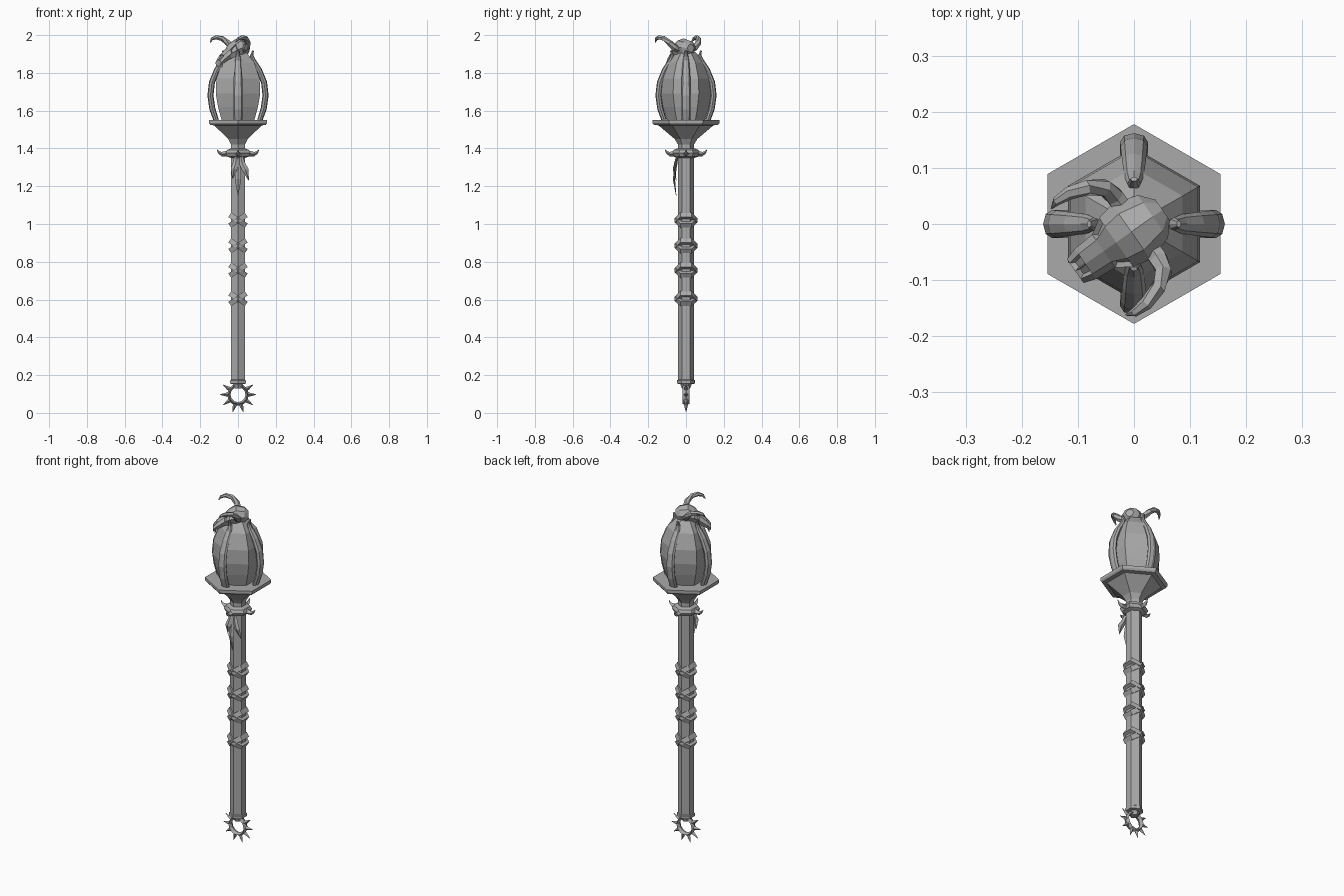
import bpy, bmesh
from math import radians, cos, sin, pi
from mathutils import Vector, Matrix

if "Cube" in bpy.data.objects:
    bpy.data.objects.remove(bpy.data.objects["Cube"])

metal = bpy.data.materials.new("grey_metal")
metal.use_nodes = True
GREY = (0.4, 0.4, 0.4, 1)
metal.diffuse_color = GREY
metal.node_tree.nodes["Principled BSDF"].inputs["Base Color"].default_value = GREY


def finish(name, bm, matrix=Matrix()):
    bmesh.ops.recalc_face_normals(bm, faces=bm.faces)
    mesh = bpy.data.meshes.new(name)
    bm.to_mesh(mesh)
    bm.free()
    mesh.materials.append(metal)
    mesh.transform(matrix)
    ob = bpy.data.objects.new(name, mesh)
    bpy.context.collection.objects.link(ob)
    return ob


def loft(rings, closed=False):
    """Skin a list of equal point rings; cap the ends unless closed."""
    bm = bmesh.new()
    vs = [[bm.verts.new(p) for p in ring] for ring in rings]
    n = len(vs[0])
    pairs = list(zip(vs, vs[1:])) + ([(vs[-1], vs[0])] if closed else [])
    for a, b in pairs:
        for i in range(n):
            j = (i + 1) % n
            bm.faces.new((a[i], a[j], b[j], b[i]))
    if not closed:
        bm.faces.new(vs[0])
        bm.faces.new(vs[-1])
    return bm


def hexed(profile, closed=False):
    """Six-sided turning of (radius, z) points with corners on the y axis."""
    angles = [pi / 2 + k * pi / 3 for k in range(6)]
    return loft([[Vector((r * cos(a), r * sin(a), z)) for a in angles]
                 for r, z in profile], closed)


def sweep(path, sizes, hint, sides=6):
    """Tapered tube; sizes are (across, along hint) half widths."""
    path = [Vector(p) for p in path]
    hint = Vector(hint)
    rings = []
    for i, p in enumerate(path):
        t = (path[min(i + 1, len(path) - 1)] - path[max(i - 1, 0)]).normalized()
        a = t.cross(hint).normalized()
        b = a.cross(t)
        w, h = sizes[i]
        rings.append([p + a * w * cos(2 * pi * k / sides) + b * h * sin(2 * pi * k / sides)
                      for k in range(sides)])
    return loft(rings)


def turn(deg, axis="Z"):
    return Matrix.Rotation(radians(deg), 4, axis)


# Shaft, pommel neck and the flared head plate
finish("shaft", hexed([(.043, .16), (.043, 1.46)]))
finish("pommel_cap", hexed([(.022, .13), (.03, .152), (.048, .155), (.048, .172), (.04, .178)]))
finish("head_plate", hexed([(.042, 1.42), (.06, 1.45), (.145, 1.522), (.17, 1.525),
                            (.178, 1.535), (.178, 1.55)]))

# Spiked pommel ring
RING_Z = .097
circle = [2 * pi * k / 12 for k in range(12)]
section = [(.04, 0), (.049, .018), (.058, 0), (.049, -.018)]
finish("pommel_ring", loft([[Vector((r * cos(a), y, RING_Z + r * sin(a))) for r, y in section]
                            for a in circle], True))
for deg in (0, 33, 147, 180, 215, 253, 287, 325):
    spike = sweep([(.048, 0, 0), (.066, 0, 0), (.096, 0, 0)],
                  [(.012, .012), (.009, .009), (.001, .001)], (0, 1, 0), 4)
    finish("pommel_spike", spike, Matrix.Translation((0, 0, RING_Z)) @ turn(-deg, "Y"))

# Collar with four upturned thorns
finish("collar", hexed([(.045, 1.35), (.066, 1.357), (.076, 1.375), (.066, 1.392), (.045, 1.4)]))
for k in range(4):
    thorn = sweep([(.055, 0, 1.373), (.085, 0, 1.37), (.1, 0, 1.378), (.112, 0, 1.395)],
                  [(.016, .018), (.012, .013), (.007, .008), (.001, .001)], (0, 1, 0), 4)
    finish("collar_thorn", thorn, turn(90 * k))

# Hanging feathers on the front
for x, bottom, lean in ((0, 1.15, 0), (.022, 1.23, .035), (-.012, 1.24, -.018)):
    drop = 1.37 - bottom
    pts = [(x * .6, -.044, 1.37), (x, -.056, 1.37 - drop * .35),
           (x + lean * .5, -.064, 1.37 - drop * .6), (x + lean, -.052, bottom)]
    finish("feather", sweep(pts, [(.008, .006), (.015, .006), (.017, .006), (.001, .001)],
                            (0, 1, 0), 4))

# Crossed straps around the grip
for z in (1.02, .885, .755, .605):
    for tilt in (-33, 33):
        strap = hexed([(.04, -.014), (.06, -.014), (.06, .014), (.04, .014)], True)
        finish("grip_strap", strap, Matrix.Translation((0, 0, z)) @ turn(tilt, "Y"))

# Faceted orb held by four claws
finish("orb", hexed([(.1, 1.55), (.122, 1.62), (.136, 1.69), (.132, 1.77),
                     (.1, 1.855), (.05, 1.91)]))
claw_path = [(.115, 1.548), (.136, 1.61), (.146, 1.68), (.138, 1.75), (.112, 1.815),
             (.084, 1.86), (.072, 1.89), (.08, 1.918)]
claw_size = [(.014, .024), (.016, .025), (.016, .025), (.016, .024), (.015, .021),
             (.013, .017), (.01, .012), (.004, .006)]
for k in range(4):
    claw = sweep([(r, 0, z) for r, z in claw_path], claw_size, (0, 1, 0), 8)
    finish("claw", claw, turn(90 * k))

# Horned skull: forward is local +x
place = Matrix.Translation((.005, -.007, 0)) @ turn(215)
outline = [(0, 1), (.65, .75), (1, .1), (.7, -.7), (0, -1), (-.7, -.7), (-1, .1), (-.65, .75)]
stations = [(-.056, 1.93, .022, .022), (-.035, 1.93, .047, .043), (.012, 1.93, .06, .053),
            (.045, 1.918, .053, .046), (.072, 1.9, .036, .034), (.112, 1.872, .033, .027),
            (.134, 1.852, .026, .018)]
bm = loft([[Vector((f, y * w, z + u * h)) for y, u in outline] for f, z, w, h in stations])
bmesh.ops.recalc_face_normals(bm, faces=bm.faces)
# Eye sockets and nostrils sunk into the upper side faces
bm.faces.ensure_lookup_table()
holes = []
for f in bm.faces:
    c = f.calc_center_median()
    eye = .05 < c.x < .065 and abs(c.y) > .03 and f.normal.z > .1
    nostril = .115 < c.x < .13 and .005 < abs(c.y) < .015 and f.normal.z > .1
    if eye or nostril:
        holes.append(f)
bmesh.ops.inset_individual(bm, faces=holes, thickness=.005, depth=0)
for f in holes:
    bmesh.ops.translate(bm, verts=f.verts, vec=f.normal * -.009)
finish("skull", bm, place)

horn_path = [(.0, .04, 1.925), (.0, .068, 1.935), (.006, .092, 1.958), (.032, .11, 1.982),
             (.064, .12, 1.988), (.09, .121, 1.98), (.104, .116, 1.962)]
horn_size = [.018, .018, .016, .014, .012, .008, .002]
for side in (1, -1):
    pts = [(x, y * side, z) for x, y, z in horn_path]
    finish("horn", sweep(pts, [(s, s) for s in horn_size], (.5, 0, 1)), place)

# Fangs under the snout
for side in (1, -1):
    fang = sweep([(.118, .018 * side, 1.855), (.124, .019 * side, 1.828)],
                 [(.006, .006), (.001, .001)], (0, 1, 0), 4)
    finish("fang", fang, place)
